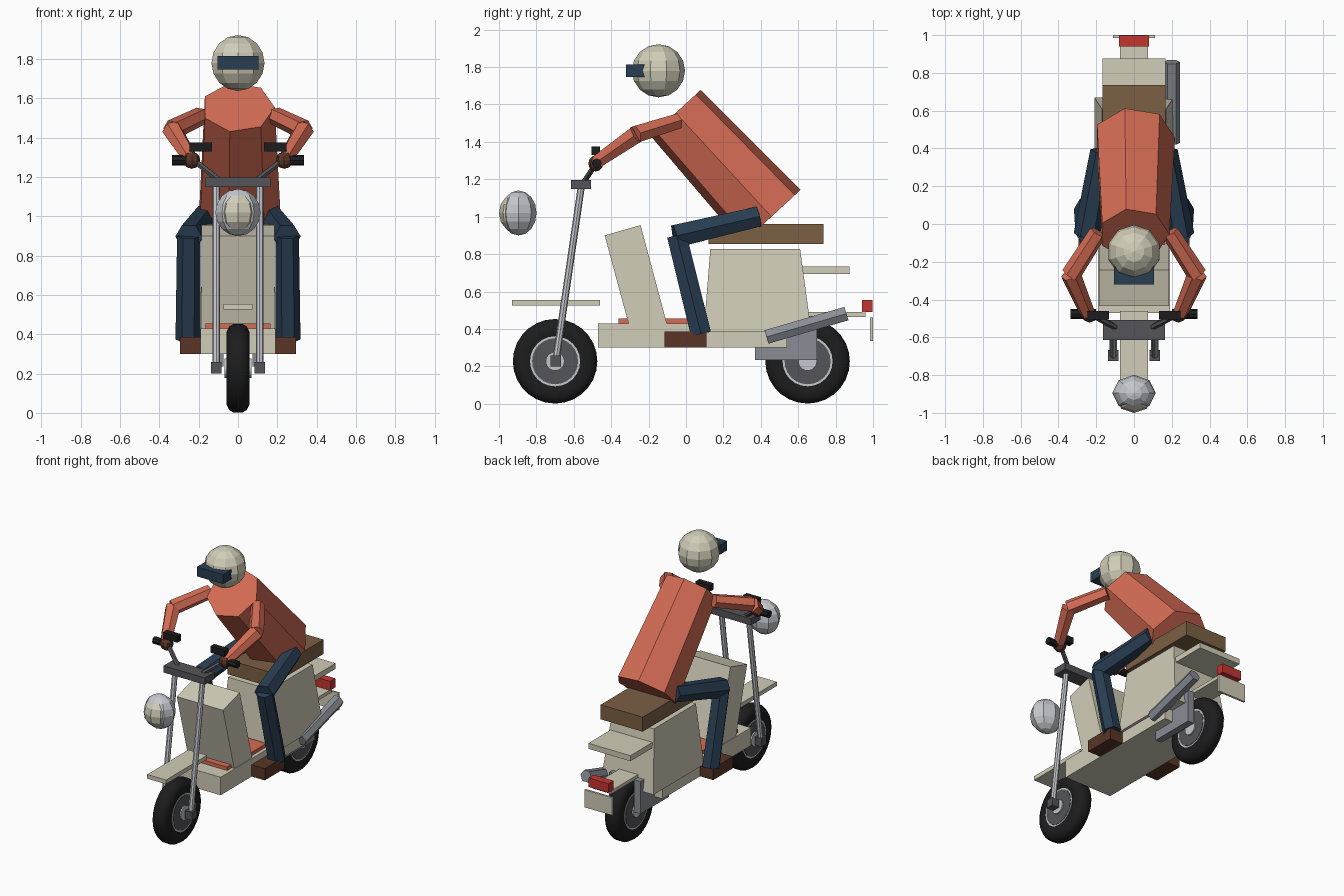
import bpy, bmesh, math
from mathutils import Vector, Matrix

old = bpy.data.objects.get("Cube")
if old:
    bpy.data.objects.remove(old, do_unlink=True)


def material(name, *rgb):
    m = bpy.data.materials.new(name)
    m.use_nodes = True
    m.diffuse_color = (*rgb, 1)
    m.node_tree.nodes["Principled BSDF"].inputs["Base Color"].default_value = (*rgb, 1)
    return m


CREAM = material("cream paint", .64, .61, .48)
CORAL = material("coral cloth", .66, .15, .09)
RED = material("tail red", .55, .035, .03)
SEAT = material("seat leather", .20, .115, .058)
BOOT = material("boot leather", .10, .036, .02)
BLACK = material("black rubber", .012, .012, .013)
DARK = material("dark metal", .09, .09, .1)
SILVER = material("silver", .56, .58, .62)
STEEL = material("steel", .25, .27, .30)
NAVY = material("navy cloth", .022, .048, .085)


def finish(name, bm, mat, smooth=False):
    bmesh.ops.recalc_face_normals(bm, faces=bm.faces[:])
    me = bpy.data.meshes.new(name)
    bm.to_mesh(me)
    bm.free()
    me.materials.append(mat)
    ob = bpy.data.objects.new(name, me)
    bpy.context.collection.objects.link(ob)
    if smooth:
        bpy.ops.object.select_all(action='DESELECT')
        ob.select_set(True)
        bpy.context.view_layer.objects.active = ob
        bpy.ops.object.shade_smooth_by_angle(angle=math.radians(35))
    return ob


def bridge(bm, rings):
    """Skin closed rings of points, capping both ends."""
    loops = [[bm.verts.new(p) for p in r] for r in rings]
    n = len(loops[0])
    for p, q in zip(loops, loops[1:]):
        for i in range(n):
            j = (i + 1) % n
            bm.faces.new((p[i], p[j], q[j], q[i]))
    bm.faces.new(loops[0])
    bm.faces.new(loops[-1])


def box(name, xs, ys, zs, mat):
    bm = bmesh.new()
    bridge(bm, [[(xs[0], ys[0], z), (xs[1], ys[0], z), (xs[1], ys[1], z), (xs[0], ys[1], z)] for z in zs])
    return finish(name, bm, mat)


def limb(name, a, b, ra, rb, mat, sides=6, smooth=False):
    a, b = Vector(a), Vector(b)
    d = (b - a).normalized()
    ref = Vector((0, 1, 0)) if abs(d.x) > .95 else Vector((1, 0, 0))
    u = (ref - d * ref.dot(d)).normalized()
    w = d.cross(u)
    angles = [math.tau * i / sides for i in range(sides)]
    bm = bmesh.new()
    bridge(bm, [[c + (u * math.cos(t) + w * math.sin(t)) * r for t in angles]
                for c, r in ((a, ra), (b, rb))])
    return finish(name, bm, mat, smooth)


def ball(name, loc, size, mat, segs=10, rings=7, turn=0):
    bm = bmesh.new()
    bmesh.ops.create_uvsphere(bm, u_segments=segs, v_segments=rings, radius=1)
    bmesh.ops.transform(bm, verts=bm.verts[:], matrix=Matrix.Translation(loc)
                        @ Matrix.Diagonal((*size, 1)) @ Matrix.Rotation(turn, 4, 'X'))
    return finish(name, bm, mat)


def wheel(name, y):
    z = .227
    # tyre: rounded section spun about the axle
    section = [(-.05, .12), (-.058, .15), (-.058, .185), (-.045, .212), (-.022, .226),
               (.022, .226), (.045, .212), (.058, .185), (.058, .15), (.05, .12)]
    bm = bmesh.new()
    vs = [bm.verts.new((x, y, z + r)) for x, r in section]
    es = [bm.edges.new((vs[i], vs[i - 1])) for i in range(len(vs))]
    bmesh.ops.spin(bm, geom=vs + es, cent=(0, y, z), axis=(1, 0, 0),
                   angle=math.tau, steps=28, use_merge=True)
    bmesh.ops.remove_doubles(bm, verts=bm.verts[:], dist=1e-4)
    finish(name + "_tyre", bm, BLACK, True)
    # rim ring, disc and hub
    for part, r, half, mat in (("rim", .134, .056, SILVER), ("disc", .123, .059, DARK),
                               ("hub", .05, .068, SILVER)):
        limb(name + "_" + part, (-half, y, z), (half, y, z), r, r, mat, 24, True)


wheel("front_wheel", -.70)
wheel("rear_wheel", .65)

# Scooter body
box("floor", (-.19, .19), (-.47, .54), (.30, .43), CREAM)
box("floor_mat", (-.165, .165), (-.36, .09), (.43, .455), CORAL)
bm = bmesh.new()
bridge(bm, [[(x, -.435, .90), (x, -.243, .955), (x, -.10, .42), (x, -.305, .42)] for x in (-.185, .185)])
finish("leg_shield", bm, CREAM)
bm = bmesh.new()
bridge(bm, [[(-w, y0, z), (w, y0, z), (w, y1, z), (-w, y1, z)]
            for w, y0, y1, z in ((.21, .095, .67, .385), (.17, .13, .61, .828))])
finish("rear_body", bm, CREAM)
box("seat", (-.168, .168), (.12, .735), (.855, .96), SEAT)
box("luggage_rack", (-.168, .168), (.58, .875), (.695, .735), CREAM)
box("front_fender", (-.075, .075), (-.93, -.46), (.525, .555), CREAM)
box("rear_fender", (-.075, .075), (.60, .96), (.465, .49), CREAM)
box("tail_light", (-.08, .08), (.94, .998), (.49, .555), RED)
box("rear_plate", (-.11, .11), (.985, 1.0), (.335, .462), CREAM)
limb("exhaust", (.2, .43, .357), (.2, .858, .482), .043, .043, STEEL)

# Headlight and steering
ball("headlight_shell", (0, -.895, 1.02), (.115, .096, .12), SILVER, 8, 8)
ball("headlight_lens", (0, -.925, 1.02), (.094, .075, .098), CREAM, 8, 6)
box("fork_clamp", (-.165, .165), (-.615, -.507), (1.148, 1.197), DARK)

# Rider
limb("torso", (0, .457, 1.0), (0, -.055, 1.555), .217, .187, CORAL, 7)
ball("helmet", (0, -.147, 1.78), (.142, .142, .142), CREAM, 10, 8)
box("visor", (-.105, .105), (-.32, -.22), (1.747, 1.815), NAVY)

# Paired parts
for s, side in ((1, "left"), (-1, "right")):
    def p(x, y, z):
        return (s * x, y, z)

    def span(a, b):
        return sorted((s * a, s * b))

    limb(side + "_fork_tube", p(.11, -.695, .235), p(.11, -.56, 1.16), .019, .019, SILVER, 8)
    box(side + "_axle_block", span(.083, .138), (-.725, -.668), (.2, .258), DARK)
    box(side + "_swing_arm", span(.075, .125), (.37, .70), (.235, .30), STEEL)
    box(side + "_swing_post", span(.075, .125), (.54, .70), (.30, .47), STEEL)
    limb(side + "_handlebar", p(.09, -.55, 1.18), p(.225, -.48, 1.285), .016, .016, DARK)
    limb(side + "_grip", p(.2, -.477, 1.285), p(.335, -.477, 1.285), .026, .026, BLACK, 8)
    box(side + "_mirror", span(.132, .246), (-.505, -.46), (1.33, 1.375), BLACK)
    limb(side + "_upper_arm", p(.19, -.045, 1.51), p(.335, -.27, 1.44), .047, .052, CORAL)
    limb(side + "_forearm", p(.335, -.265, 1.44), p(.245, -.475, 1.295), .053, .04, CORAL)
    ball(side + "_glove", p(.235, -.482, 1.285), (.043, .04, .043), BOOT, 8, 6)
    limb(side + "_thigh", p(.17, .385, 1.0), p(.25, -.06, .895), .062, .07, NAVY)
    limb(side + "_shin", p(.25, -.05, .90), p(.255, .08, .373), .06, .063, NAVY)
    box(side + "_boot", span(.185, .295), (-.115, .11), (.30, .385), BOOT)
